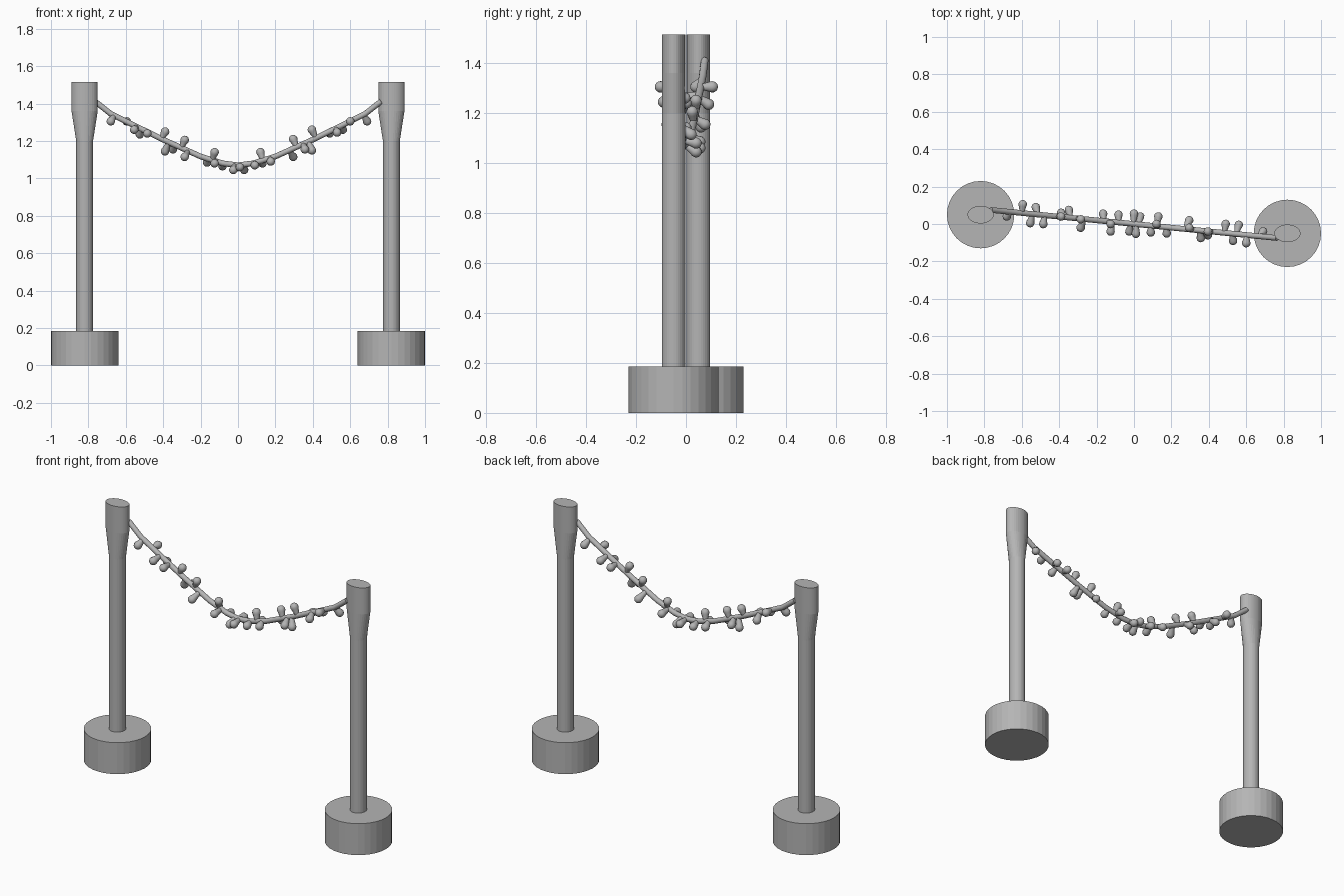
import bpy, bmesh, math
from mathutils import Vector

if "Cube" in bpy.data.objects:
    bpy.data.objects.remove(bpy.data.objects["Cube"])

grey = bpy.data.materials.new("plain grey")
grey.diffuse_color = (0.46, 0.46, 0.46, 1)
grey.use_nodes = True
grey.node_tree.nodes["Principled BSDF"].inputs["Base Color"].default_value = grey.diffuse_color


def add_lathe(bm, profile, sides, origin=Vector(), axis=Vector((0, 0, 1))):
    """Loft elliptical rings (rx, ry, height) along an axis, with caps."""
    turn = Vector((0, 0, 1)).rotation_difference(axis)
    rings = []
    for rx, ry, h in profile:
        ring = []
        for i in range(sides):
            a = math.tau * i / sides
            ring.append(bm.verts.new(origin + turn @ Vector((rx * math.cos(a), ry * math.sin(a), h))))
        rings.append(ring)
    for lo, hi in zip(rings, rings[1:]):
        for i in range(sides):
            j = (i + 1) % sides
            bm.faces.new((lo[i], lo[j], hi[j], hi[i]))
    bm.faces.new(rings[0][::-1])
    bm.faces.new(rings[-1])


def finish(name, bm, smooth=None):
    me = bpy.data.meshes.new(name)
    bm.to_mesh(me)
    bm.free()
    me.materials.append(grey)
    ob = bpy.data.objects.new(name, me)
    bpy.context.collection.objects.link(ob)
    if smooth:
        bpy.ops.object.select_all(action='DESELECT')
        ob.select_set(True)
        bpy.context.view_layer.objects.active = ob
        bpy.ops.object.shade_smooth_by_angle(angle=math.radians(smooth))
    return ob


# Two posts on round bases, the heads flared along x only
for side, x, y in (("left", -0.82, 0.05), ("right", 0.82, -0.05)):
    bm = bmesh.new()
    add_lathe(bm, [(0.18, 0.18, 0), (0.18, 0.18, 0.185)], 32, Vector((x, y, 0)))
    finish(side + "_base", bm)
    bm = bmesh.new()
    add_lathe(bm, [(0.045, 0.047, 0.18), (0.045, 0.047, 1.2),
                   (0.07, 0.047, 1.36), (0.07, 0.047, 1.515)], 32, Vector((x, y, 0)))
    finish(side + "_post", bm)

# Sagging cable between the posts
half = [(0, 1.07), (0.08, 1.08), (0.2, 1.117), (0.4, 1.207),
        (0.6, 1.305), (0.68, 1.345), (0.765, 1.412)]
path = [Vector((-x, 0.098 * x, z)) for x, z in half[:0:-1]] + \
       [Vector((x, -0.098 * x, z)) for x, z in half]
sides, r = 12, 0.015
bm = bmesh.new()
rings = []
for k, p in enumerate(path):
    t = (path[min(k + 1, len(path) - 1)] - path[max(k - 1, 0)]).normalized()
    u = Vector((0, 0, 1)).cross(t).normalized()
    v = t.cross(u)
    rings.append([bm.verts.new(p + r * (math.cos(math.tau * i / sides) * u + math.sin(math.tau * i / sides) * v))
                  for i in range(sides)])
for lo, hi in zip(rings, rings[1:]):
    for i in range(sides):
        j = (i + 1) % sides
        bm.faces.new((lo[i], lo[j], hi[j], hi[i]))
bm.faces.new(rings[0][::-1])
bm.faces.new(rings[-1])
finish("cable", bm, 40)

# Bulb centres
bulbs = [
    (-.68, .04, 1.305), (-.595, .105, 1.305), (-.555, .005, 1.26), (-.525, .09, 1.235),
    (-.485, 0, 1.24), (-.39, .04, 1.25), (-.39, .06, 1.145), (-.348, .075, 1.155),
    (-.285, .025, 1.205), (-.285, -.02, 1.115), (-.165, .055, 1.085), (-.125, 0, 1.14),
    (-.125, -.04, 1.08), (-.083, .05, 1.065), (-.025, -.04, 1.045), (0, .055, 1.06),
    (.01, -.052, 1.06), (.033, .04, 1.045), (.09, -.045, 1.07), (.12, 0, 1.14),
    (.13, .04, 1.08), (.175, -.05, 1.09), (.295, .02, 1.115), (.295, -.02, 1.21),
    (.357, -.075, 1.155), (.395, -.04, 1.26), (.395, -.06, 1.15), (.49, 0, 1.24),
    (.53, -.09, 1.245), (.56, -.005, 1.26), (.6, -.102, 1.305), (.69, -.04, 1.305)]


def nearest(p):
    best = None
    for a, b in zip(path, path[1:]):
        d = b - a
        q = a + d * max(0, min(1, (p - a).dot(d) / d.length_squared))
        if best is None or (p - q).length < (p - best).length:
            best = q
    return best


# Teardrop bulbs: narrow neck at the cable, round outer end
bm = bmesh.new()
R = 0.023
for c in map(Vector, bulbs):
    q = nearest(c)
    d = c - q
    prof = [(0.011, 0.011, -d.length)]
    for deg in (-30, -5, 20, 45, 65, 82):
        a = math.radians(deg)
        prof.append((R * math.cos(a), R * math.cos(a), R * math.sin(a)))
    add_lathe(bm, prof, 12, c, d.normalized())
finish("bulbs", bm, 50)
